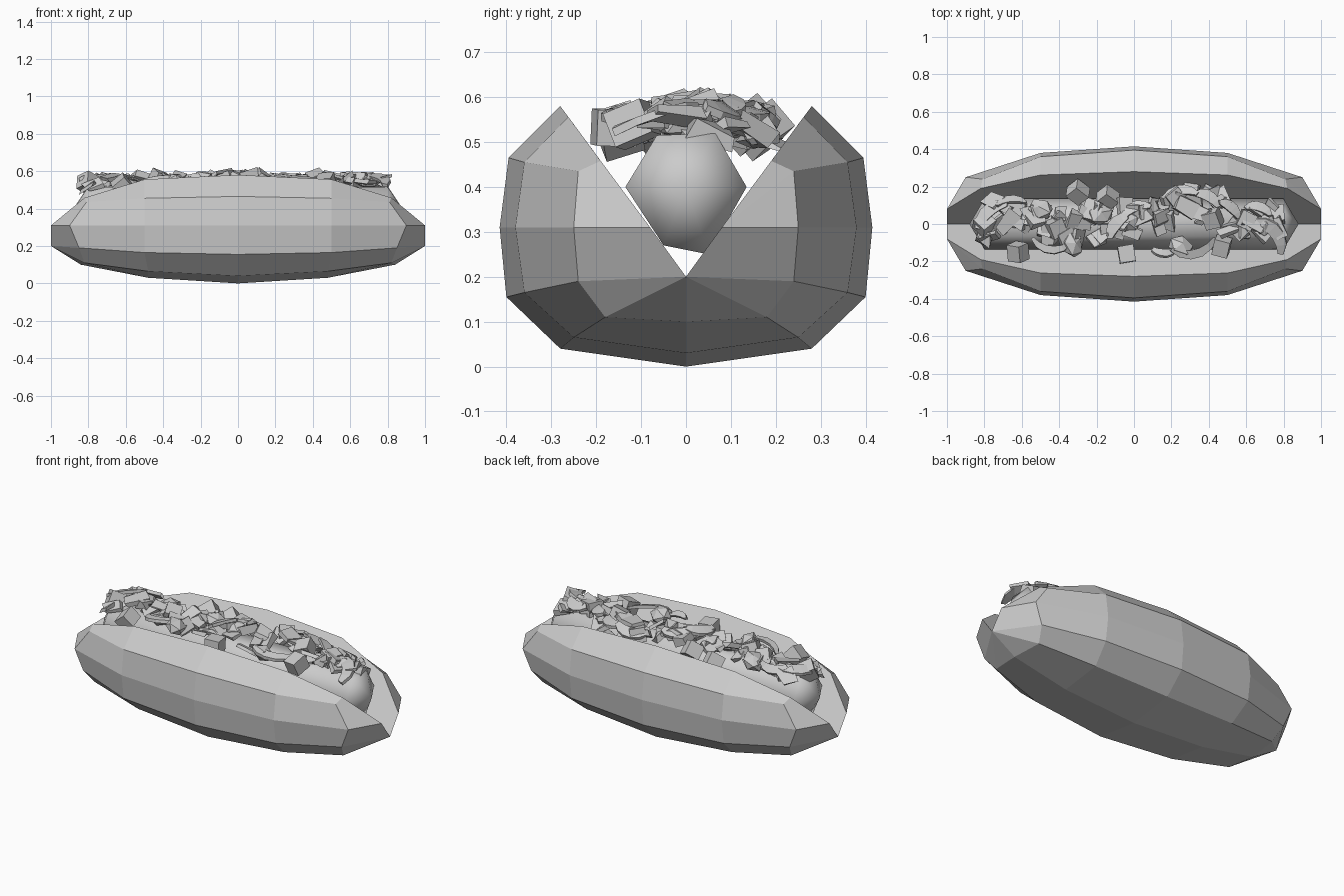
import bpy, bmesh, math, random
from mathutils import Vector, Matrix, Euler

old = bpy.data.objects.get("Cube")
if old:
    bpy.data.objects.remove(old)
random.seed(4)

grey = bpy.data.materials.new("plain_grey")
grey.use_nodes = True
grey.diffuse_color = (0.6, 0.6, 0.6, 1)
grey.node_tree.nodes["Principled BSDF"].inputs["Base Color"].default_value = (0.6, 0.6, 0.6, 1)


def finish(name, bm):
    bmesh.ops.recalc_face_normals(bm, faces=bm.faces)
    mesh = bpy.data.meshes.new(name)
    bm.to_mesh(mesh)
    bm.free()
    mesh.materials.append(grey)
    obj = bpy.data.objects.new(name, mesh)
    bpy.context.collection.objects.link(obj)
    return obj


# Bun: quarter lofted from keel to rim to slit, repeated in all four quadrants
slit = 0.2
sections = [
    [(0, 0, 0), (0, .28, .04), (0, .4, .155), (0, .415, .31), (0, .395, .465), (0, .28, .58), (0, 0, slit)],
    [(.48, 0, .03), (.48, .25, .065), (.5, .36, .165), (.5, .38, .31), (.5, .36, .455), (.5, .262, .556), (.5, 0, slit)],
    [(.84, 0, .1), (.82, .18, .11), (.85, .24, .19), (.9, .25, .31), (.81, .24, .435), (.82, .19, .458), (.85, 0, slit)],
    [(1, 0, slit)] * 3 + [(1, .08, .31)] * 3 + [(1, 0, slit)],
]
bm = bmesh.new()
for sx in (1, -1):
    for sy in (1, -1):
        for a, b in zip(sections, sections[1:]):
            for i in range(len(a) - 1):
                corners = []
                for p in (a[i], a[i + 1], b[i + 1], b[i]):
                    if p not in corners:
                        corners.append(p)
                if len(corners) > 2:
                    bm.faces.new([bm.verts.new((x * sx, y * sy, z)) for x, y, z in corners])
bmesh.ops.remove_doubles(bm, verts=bm.verts, dist=0.0005)
finish("bun", bm)

# Sausage: six-sided rod with pointed ends, smooth shaded
bm = bmesh.new()
outline = [(.135, .4), (.065, .52), (-.065, .515), (-.135, .4), (-.05, .27), (.05, .25)]
rings = [[bm.verts.new((x, y, z)) for y, z in outline] for x in (-.8, .8)]
tips = [bm.verts.new((x, 0, .4)) for x in (-.88, .88)]
for i in range(6):
    j = (i + 1) % 6
    bm.faces.new((rings[0][i], rings[0][j], rings[1][j], rings[1][i]))
    for ring, tip in zip(rings, tips):
        bm.faces.new((ring[i], ring[j], tip))
sausage = finish("sausage", bm)
for poly in sausage.data.polygons:
    poly.use_smooth = True


def heap(x, y):
    """Height of the topping heap over the sausage."""
    return 0.57 - 1.1 * y * y - 0.045 * abs(x) ** 3


def placed(x, y, tilt, lift=0):
    turn = Euler((random.uniform(-tilt, tilt) - y * 2, random.uniform(-tilt, tilt),
                  random.uniform(0, math.tau)))
    return Matrix.Translation((x, y, heap(x, y) + lift)) @ turn.to_matrix().to_4x4()


# Diced cubes
bm = bmesh.new()
for x, y in [(-.3, .17), (-.14, .14), (-.62, -.15), (-.04, -.16), (.47, -.12), (.42, .03),
             (-.42, -.02), (.22, .14), (-.8, 0), (.6, .02)]:
    size = Matrix.Diagonal((.09, .085, .08, 1))
    bmesh.ops.create_cube(bm, size=1, matrix=placed(x, y, .5, -.01) @ size)
finish("diced_cubes", bm)

# Rounded lumps
bm = bmesh.new()
for x, y in [(-.5, .08), (-.33, -.11), (-.03, .02), (.25, -.12), (.7, .0), (-.18, .05)]:
    size = Matrix.Diagonal((1, .8, .6, 1))
    bmesh.ops.create_icosphere(bm, subdivisions=1, radius=.075, matrix=placed(x, y, .4, -.01) @ size)
finish("rounded_lumps", bm)


def curved_slice(bm, matrix, radius, sweep, width, thick=.018, steps=5):
    """Faceted arc strip lying on the heap."""
    loops = []
    for k in range(steps + 1):
        a = sweep * (k / steps - .5)
        w = width * (1 - abs(2 * k / steps - 1) ** 2 * .6) / 2
        loop = []
        for r, z in ((radius - w, 0), (radius + w, -.01), (radius + w, thick - .01), (radius - w, thick)):
            loop.append(bm.verts.new(matrix @ Vector((r * math.sin(a), r * math.cos(a) - radius, z))))
        loops.append(loop)
    for a, b in zip(loops, loops[1:]):
        for i in range(4):
            j = (i + 1) % 4
            bm.faces.new((a[i], a[j], b[j], b[i]))
    bm.faces.new(loops[0])
    bm.faces.new(loops[-1])


# Curved slices
bm = bmesh.new()
for x, y, heading, width in [(-.66, .13, .1, .05), (-.78, .07, .7, .07), (.25, .18, .1, .06),
                             (0, .09, .4, .06), (.16, -.16, 3.1, .04), (.4, .15, -.5, .06),
                             (.67, .09, -.3, .06), (.76, -.04, -.9, .07), (.33, -.16, 3.4, .05),
                             (-.45, -.14, 3, .04), (-.1, .0, .9, .07), (.52, .09, -.7, .06)]:
    turn = Euler((random.uniform(-.4, .4) - y * 2, random.uniform(-.2, .2), heading))
    matrix = Matrix.Translation((x, y, heap(x, y) + .015)) @ turn.to_matrix().to_4x4()
    curved_slice(bm, matrix, random.uniform(.09, .16), random.uniform(1.3, 1.9), width)
finish("curved_slices", bm)

# Flat shreds scattered along the heap, each a tapered slab
bm = bmesh.new()
for k in range(64):
    x = -.8 + 1.58 * k / 63
    middle = .02 + .07 * math.exp(-((x - .3) / .2) ** 2)
    y = middle + random.uniform(-.1, .1)
    size = Matrix.Diagonal((random.uniform(.08, .13), random.uniform(.045, .085), random.uniform(.015, .035), 1))
    made = bmesh.ops.create_cube(bm, size=1, matrix=placed(x, y, .55, random.uniform(-.035, .015)) @ size)
    for v in made["verts"]:
        v.co += Vector([random.uniform(-.012, .012) for _ in range(3)])
finish("flat_shreds", bm)
